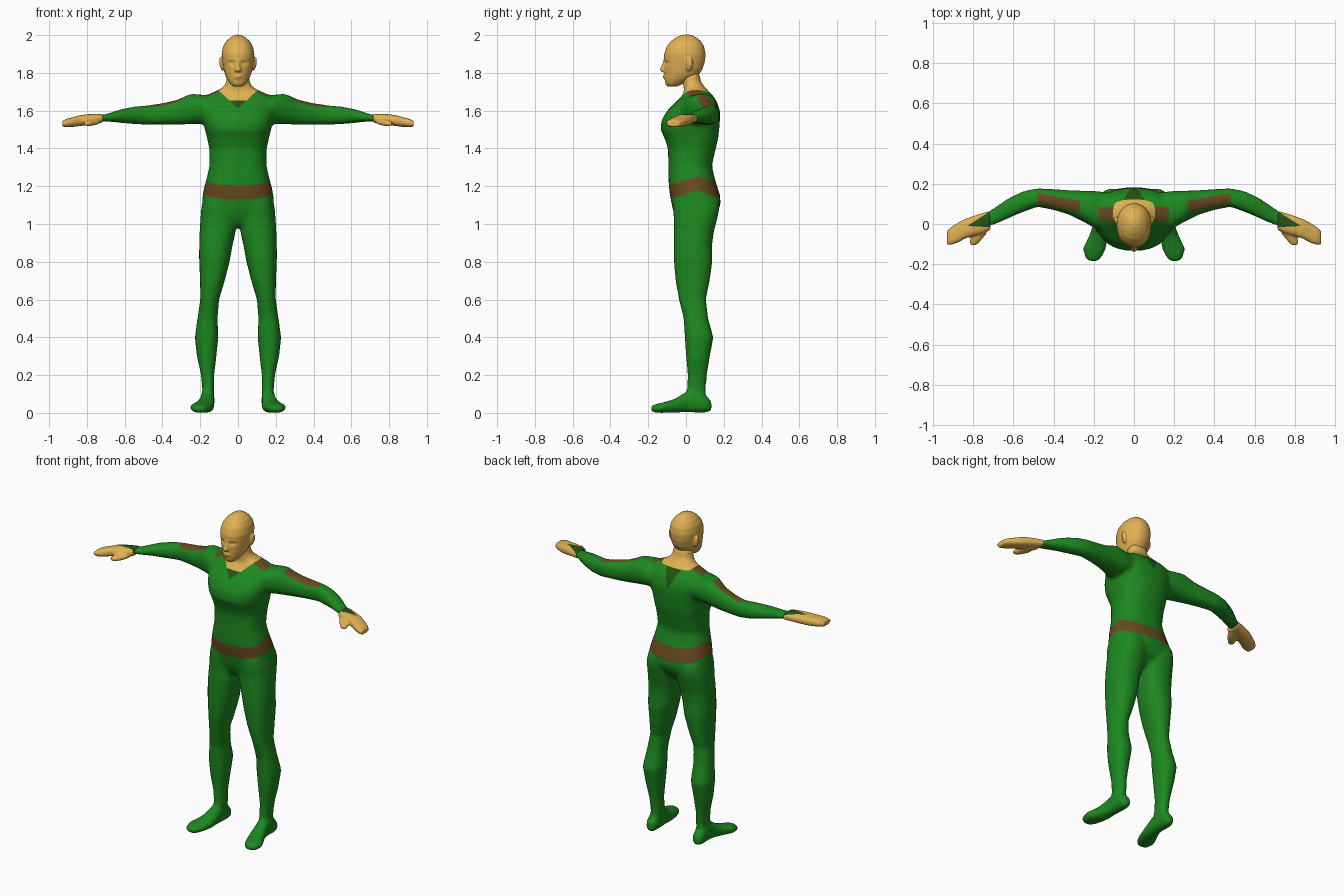
import bpy, bmesh, math
from mathutils import Vector


def material(name, rgb):
    m = bpy.data.materials.new(name)
    m.diffuse_color = (*rgb, 1)
    return m


GREEN, SKIN, BROWN, DARK = range(4)
MATS = [material("suit green", (0.012, 0.25, 0.014)),
        material("skin", (0.75, 0.44, 0.085)),
        material("belt brown", (0.14, 0.07, 0.015)),
        material("trim dark green", (0.017, 0.085, 0.008))]


def loft(bm, axis, rings, both=False, n=24, e=2.3):
    """Closed tube along an axis; ring = (position, a0, a1, b0, b1)."""
    for s in ((1, -1) if both else (1,)):
        loops = []
        for t, a0, a1, b0, b1 in rings:
            loop = []
            for i in range(n):
                c, d = math.cos(math.tau * i / n), math.sin(math.tau * i / n)
                c = math.copysign(abs(c) ** (2 / e), c)
                d = math.copysign(abs(d) ** (2 / e), d)
                a = (a0 + a1) / 2 + c * (a1 - a0) / 2
                b = (b0 + b1) / 2 + d * (b1 - b0) / 2
                x, y, z = {"x": (t, a, b), "y": (a, t, b), "z": (a, b, t)}[axis]
                loop.append(bm.verts.new((s * x, y, z)))
            loops.append(loop)
        faces = [bm.faces.new(loops[0]), bm.faces.new(loops[-1][::-1])]
        for p, q in zip(loops, loops[1:]):
            for i in range(n):
                j = (i + 1) % n
                faces.append(bm.faces.new((p[j], p[i], q[i], q[j])))
        bmesh.ops.recalc_face_normals(bm, faces=faces)


def fuse(name, bm, voxel, smooth):
    """Merge the overlapping lofts into one skin and return it for painting."""
    me = bpy.data.meshes.new(name)
    bm.to_mesh(me)
    bm.free()
    ob = bpy.data.objects.new(name, me)
    bpy.context.collection.objects.link(ob)
    r = ob.modifiers.new("fuse", "REMESH")
    r.mode, r.voxel_size = "VOXEL", voxel
    sm = ob.modifiers.new("soften", "SMOOTH")
    sm.factor, sm.iterations = 0.5, smooth
    bpy.context.view_layer.update()
    dg = bpy.context.evaluated_depsgraph_get()
    new = bpy.data.meshes.new_from_object(ob.evaluated_get(dg))
    ob.modifiers.clear()
    ob.data = new
    new.materials.clear()
    for m in MATS:
        new.materials.append(m)
    return ob


def paint(ob, cuts, rule):
    """Cut clean colour borders, then colour faces by rule(|x|, y, z)."""
    bm = bmesh.new()
    bm.from_mesh(ob.data)
    for co, no, region in cuts:
        for s in ((1, -1) if co[0] or no[0] else (1,)):
            geom = set()
            for f in bm.faces:
                c = f.calc_center_median()
                if region(abs(c.x), c.y, c.z) and (s * c.x > -0.02 or not no[0]):
                    geom.update([f, *f.edges, *f.verts])
            if geom:
                bmesh.ops.bisect_plane(bm, geom=list(geom), dist=1e-5,
                                       plane_co=(s * co[0], co[1], co[2]),
                                       plane_no=Vector((s * no[0], no[1], no[2])).normalized())
    for f in bm.faces:
        c = f.calc_center_median()
        f.material_index = rule(abs(c.x), c.y, c.z)
        f.smooth = True
    bm.to_mesh(ob.data)
    bm.free()


# --- body: torso with neck, arms, legs and feet ---
bm = bmesh.new()
torso = [(.985, .03, -.02, .08), (1.01, .09, -.045, .12), (1.05, .17, -.063, .16),
         (1.10, .19, -.075, .183),
         (1.15, .188, -.085, .181), (1.20, .178, -.091, .165), (1.25, .164, -.093, .15),
         (1.31, .151, -.093, .137), (1.40, .152, -.096, .158), (1.45, .163, -.112, .17),
         (1.50, .175, -.135, .176), (1.55, .188, -.13, .18), (1.60, .20, -.10, .18),
         (1.65, .195, -.05, .163), (1.68, .172, -.02, .142), (1.705, .115, -.01, .118),
         (1.725, .078, -.012, .10), (1.75, .062, -.02, .08), (1.80, .058, -.02, .07)]
loft(bm, "z", [(z, -w, w, y0, y1) for z, w, y0, y1 in torso], n=32, e=2.4)
loft(bm, "x", [(.08, -.05, .15, 1.54, 1.67), (.19, -.025, .165, 1.53, 1.685),
               (.25, .01, .166, 1.528, 1.69), (.32, .045, .168, 1.525, 1.658),
               (.40, .07, .174, 1.525, 1.64), (.48, .085, .178, 1.525, 1.628),
               (.55, .06, .164, 1.528, 1.622), (.62, .03, .132, 1.535, 1.608),
               (.70, -.008, .08, 1.543, 1.582), (.745, -.015, .05, 1.542, 1.575)], True)
loft(bm, "z", [(1.13, .02, .185, -.07, .175), (1.08, .008, .195, -.07, .178),
               (1.02, .004, .20, -.064, .164),
               (.95, .014, .204, -.066, .146), (.88, .03, .206, -.066, .138),
               (.80, .044, .206, -.064, .14), (.70, .07, .201, -.056, .126),
               (.60, .10, .20, -.038, .106), (.50, .108, .215, -.013, .118),
               (.40, .104, .229, -.007, .146), (.30, .114, .218, 0, .127),
               (.20, .126, .196, .008, .111), (.12, .125, .189, .005, .105),
               (.04, .128, .19, .01, .10)], True)
loft(bm, "y", [(.135, .135, .182, .012, .06), (.11, .125, .197, 0, .09),
               (.05, .124, .198, 0, .13), (0, .125, .202, .003, .112),
               (-.06, .126, .225, 0, .074), (-.12, .138, .255, 0, .056),
               (-.165, .158, .248, 0, .046), (-.187, .18, .225, .008, .035)], True)
body = fuse("body", bm, .012, 7)

near_neck = lambda x, y, z: z > 1.56 and x < .24
arm_top = lambda x, y, z: .24 < x < .52 and z > 1.57
belt_zone = lambda x, y, z: 1.08 < z < 1.3
cuts = [((0, .06, 1.2), (0, 1, 0), belt_zone)]
# belt borders, highest at the sides
for h in (-.038, .038):
    cuts += [((0, .06, 1.215 + h), (0, -.32, 1), lambda x, y, z: belt_zone(x, y, z) and y < .06),
             ((0, .06, 1.215 + h), (0, .32, 1), lambda x, y, z: belt_zone(x, y, z) and y > .06)]
# collar, neck points and shoulder patches
cuts += [((0, 0, 1.612), (-.93, 0, 1), near_neck),
         ((0, 0, 1.655), (0, 0, 1), lambda x, y, z: near_neck(x, y, z) and y < .05),
         ((0, 0, 1.70), (0, 0, 1), lambda x, y, z: near_neck(x, y, z) and y > .05),
         ((0, 0, 1.59), (-2.2, 0, 1), lambda x, y, z: x < .08 and z > 1.56 and y > .1),
         ((.175, 0, 0), (1, 0, 0), near_neck),
         ((0, .012, 0), (0, 1, 0), near_neck), ((0, .085, 0), (0, 1, 0), near_neck)]
# upper arm patches
cuts += [((.27, 0, 0), (1, 0, 0), arm_top), ((.48, 0, 0), (1, 0, 0), arm_top),
         ((.27, .06, 0), (-.19, 1, 0), arm_top), ((.27, .115, 0), (-.19, 1, 0), arm_top)]


def body_rule(x, y, z):
    if belt_zone(x, y, z) and abs(z - 1.215 + .32 * abs(y - .06)) < .038:
        return BROWN
    if near_neck(x, y, z):
        if z > max(1.655 if y < .05 else 1.70, 1.612 + .93 * x):
            return SKIN
        if y < .03 and z < 1.655 and z > 1.612 + .93 * x:
            return DARK
        if y > .1 and z > 1.59 + 2.2 * x:
            return DARK
        if x < .175 and .012 < y < .085 and z > 1.64:
            return BROWN
    if arm_top(x, y, z) and .27 < x < .48 and 0 < y - .06 - .19 * (x - .27) < .055:
        return BROWN
    return GREEN


paint(body, cuts, body_rule)

# --- hands with thumbs ---
bm = bmesh.new()
loft(bm, "x", [(.715, -.03, .066, 1.537, 1.582), (.75, -.045, .056, 1.532, 1.583),
               (.80, -.06, .04, 1.524, 1.581), (.84, -.072, .025, 1.518, 1.575),
               (.875, -.092, .007, 1.514, 1.565), (.91, -.104, -.015, 1.512, 1.556),
               (.93, -.104, -.032, 1.516, 1.545)], True, e=2.6)
loft(bm, "y", [(.0, .722, .79, 1.53, 1.567), (-.05, .735, .805, 1.522, 1.558),
               (-.085, .765, .818, 1.518, 1.548), (-.105, .785, .815, 1.522, 1.54)], True, n=16)
hands = fuse("hands", bm, .006, 3)
wrist = lambda x, y, z: x < .85 and z > 1.555
# sleeve point on the back of each hand
paint(hands, [((.83, -.01, 0), (.65, 1, 0), wrist), ((.83, -.01, 0), (-.05, 1, 0), wrist)],
      lambda x, y, z: DARK if wrist(x, y, z) and -.05 * (.83 - x) < y + .01 < .65 * (.83 - x) else SKIN)

# --- head with nose, lips and ears ---
bm = bmesh.new()
skull = [(1.727, .022, -.095, -.05), (1.74, .04, -.108, -.02), (1.765, .057, -.113, .03),
         (1.79, .069, -.115, .068), (1.82, .077, -.115, .088), (1.86, .083, -.118, .10),
         (1.90, .087, -.116, .104), (1.94, .079, -.102, .096), (1.97, .061, -.078, .077),
         (1.99, .038, -.048, .052), (2.002, .015, -.018, .024)]
loft(bm, "z", [(z, -w, w, y0, y1) for z, w, y0, y1 in skull], n=32, e=2.15)
loft(bm, "z", [(1.805, -.015, .015, -.13, -.09), (1.814, -.019, .019, -.141, -.09),
               (1.84, -.012, .012, -.13, -.09), (1.868, -.009, .009, -.12, -.09)], n=12)
loft(bm, "z", [(1.77, -.018, .018, -.119, -.08), (1.78, -.028, .028, -.123, -.08),
               (1.79, -.02, .02, -.12, -.08)], n=12)
loft(bm, "x", [(.065, -.005, .028, 1.82, 1.87), (.086, -.002, .036, 1.81, 1.884),
               (.098, .006, .034, 1.84, 1.882)], True, n=16)
head = fuse("head", bm, .006, 3)
# eye sockets
for v in head.data.vertices:
    if v.co.y < -.05:
        d = ((abs(v.co.x) - .034) / .02) ** 2 + ((v.co.z - 1.853) / .011) ** 2
        v.co.y += .01 * math.exp(-d)
paint(head, [], lambda x, y, z: SKIN)
